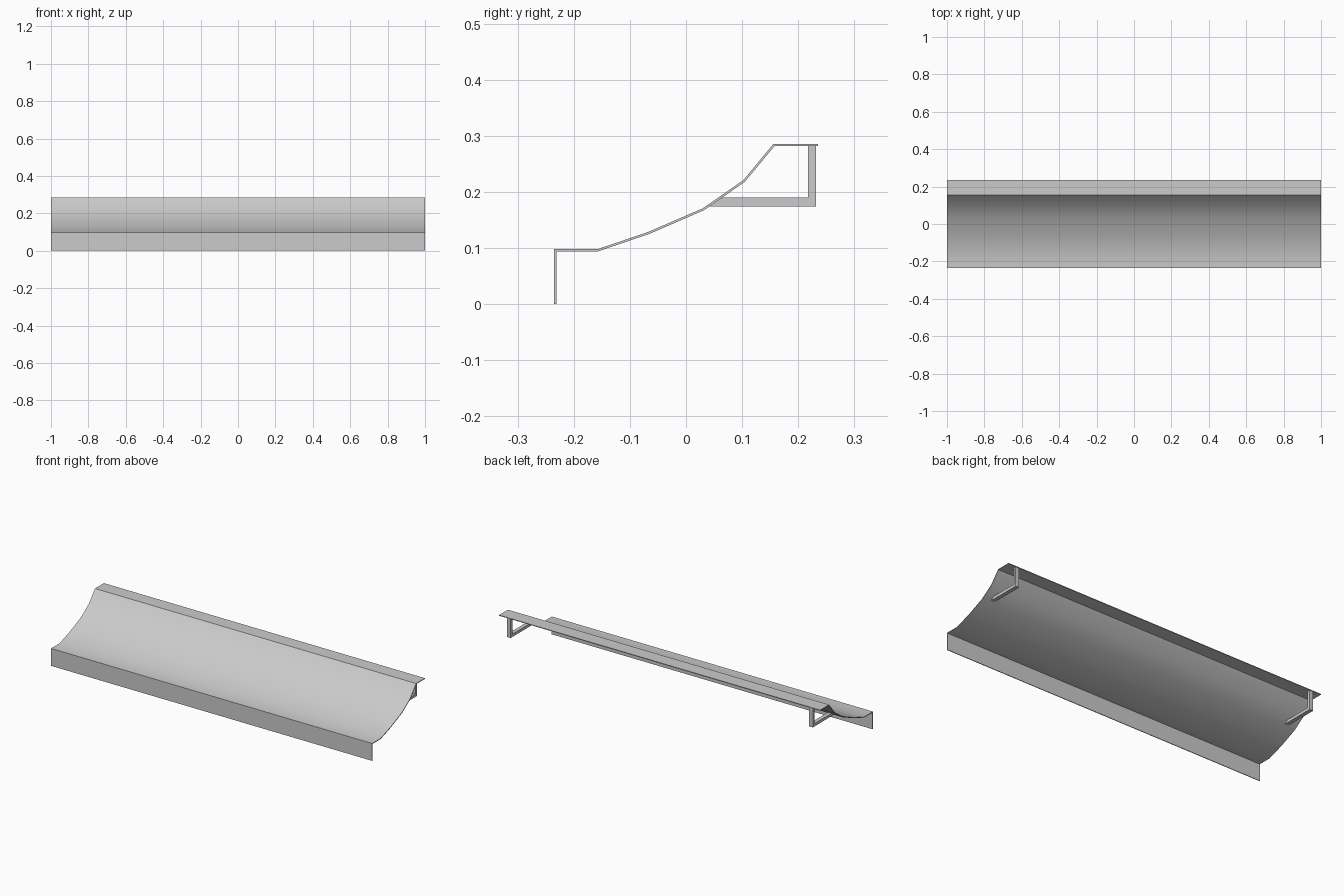
import bpy, bmesh, math
from mathutils import Vector

cube = bpy.data.objects.get("Cube")
if cube:
    bpy.data.objects.remove(cube, do_unlink=True)

# Single grey metal
metal = bpy.data.materials.new("grey_metal")
metal.use_nodes = True
colour = (0.6, 0.6, 0.6, 1)
metal.diffuse_color = colour
metal.node_tree.nodes["Principled BSDF"].inputs["Base Color"].default_value = colour


def thicken(path, t):
    """Close an open (y, z) path into an even sheet outline, offset to its right."""
    pts = [Vector(p) for p in path]
    normals = []
    for a, b in zip(pts, pts[1:]):
        d = (b - a).normalized()
        normals.append(Vector((d.y, -d.x)))
    offset = []
    for i, p in enumerate(pts):
        n0 = normals[max(i - 1, 0)]
        n1 = normals[min(i, len(normals) - 1)]
        offset.append(p + (n0 + n1) * t / (1 + n0.dot(n1)))
    return pts + offset[::-1]


def extrude_x(name, outline, x0, x1):
    """Extrude a closed (y, z) outline along x."""
    bm = bmesh.new()
    face = bm.faces.new([bm.verts.new((x0, y, z)) for y, z in outline])
    res = bmesh.ops.extrude_face_region(bm, geom=[face])
    verts = [v for v in res["geom"] if isinstance(v, bmesh.types.BMVert)]
    bmesh.ops.translate(bm, verts=verts, vec=(x1 - x0, 0, 0))
    bmesh.ops.recalc_face_normals(bm, faces=bm.faces)
    mesh = bpy.data.meshes.new(name)
    bm.to_mesh(mesh)
    bm.free()
    mesh.materials.append(metal)
    obj = bpy.data.objects.new(name, mesh)
    bpy.context.collection.objects.link(obj)
    return obj


# Bent sheet: front skirt, ledge, curved trough, rear flange
sheet_path = [(-0.235, 0), (-0.235, 0.098), (-0.158, 0.098), (-0.067, 0.129),
              (0.03, 0.171), (0.102, 0.221), (0.156, 0.286), (0.235, 0.286)]
sheet = extrude_x("curved_sheet", thicken(sheet_path, 0.004), -1, 1)
bpy.ops.object.select_all(action="DESELECT")
sheet.select_set(True)
bpy.context.view_layer.objects.active = sheet
bpy.ops.object.shade_smooth_by_angle(angle=math.radians(35))

# L-shaped brackets under the rear flange, one near each end
bracket = [(0.04, 0.174), (0.065, 0.19), (0.217, 0.19),
           (0.217, 0.283), (0.232, 0.283), (0.232, 0.174)]
for side, s in (("left", 1), ("right", -1)):
    extrude_x(side + "_bracket", bracket, s * 0.93, s * 0.952)
